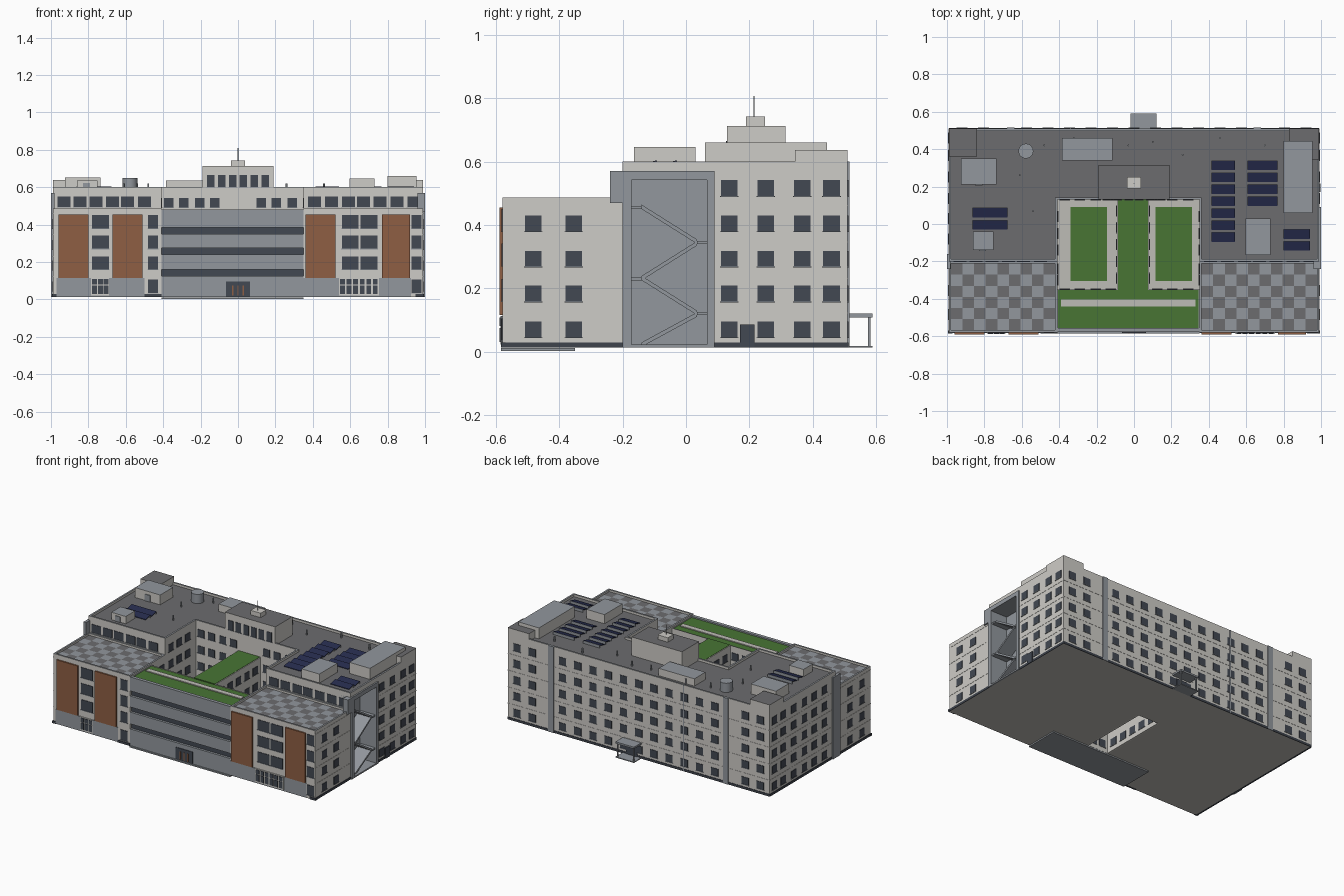
import bpy, bmesh, math

if "Cube" in bpy.data.objects:
    bpy.data.objects.remove(bpy.data.objects["Cube"])

def lin(c):
    return tuple((v / 255 / 12.92 if v < 10 else ((v / 255 + 0.055) / 1.055) ** 2.4) for v in c) + (1,)

MATS = {}
for n, c in {"wall": (206, 204, 199), "slab": (190, 188, 182), "panel": (146, 151, 157), "glass": (66, 72, 82),
             "roof": (108, 108, 110), "brick": (142, 94, 67), "grass": (72, 117, 52), "solar": (38, 44, 78),
             "base": (62, 67, 76)}.items():
    MATS[n] = bpy.data.materials.new(n)
    MATS[n].diffuse_color = lin(c)

def finish(name, bm, *mats):
    me = bpy.data.meshes.new(name)
    bm.normal_update()
    bm.to_mesh(me)
    bm.free()
    for m in mats:
        me.materials.append(MATS[m])
    ob = bpy.data.objects.new(name, me)
    bpy.context.collection.objects.link(ob)
    return ob

def boxes(name, items, mat, tilt=0.0):
    """Many boxes in one object; tilt raises the far-y side."""
    bm = bmesh.new()
    for x0, x1, y0, y1, z0, z1 in items:
        lo = [bm.verts.new((x, y, z0 + (tilt if y == y1 else 0))) for x, y in ((x0, y0), (x1, y0), (x1, y1), (x0, y1))]
        hi = [bm.verts.new((v.co.x, v.co.y, v.co.z + z1 - z0)) for v in lo]
        bm.faces.new(lo[::-1])
        bm.faces.new(hi)
        for i in range(4):
            j = (i + 1) % 4
            bm.faces.new((lo[i], lo[j], hi[j], hi[i]))
    return finish(name, bm, mat)

def prism(name, poly, z0, z1, top="roof", rim=0.012, drop=0.015, side="wall", under="slab", cap="panel"):
    """Extruded outline with a capped parapet rim around a sunken roof."""
    bm = bmesh.new()
    f = bm.faces.new([bm.verts.new((x, y, z1)) for x, y in poly])
    f.normal_update()
    if f.normal.z < 0:
        f.normal_flip()
    lo = {v: bm.verts.new((v.co.x, v.co.y, z0)) for v in f.verts}
    ring = list(f.verts)
    bm.faces.new([lo[v] for v in reversed(ring)]).material_index = 2
    for a, b in zip(ring, ring[1:] + ring[:1]):
        bm.faces.new((lo[a], lo[b], b, a))
    if rim:
        bm.normal_update()
        for g in bmesh.ops.inset_region(bm, faces=[f], thickness=rim, use_even_offset=True)["faces"]:
            g.material_index = 3
        f = bmesh.ops.extrude_discrete_faces(bm, faces=[f])["faces"][0]
        for v in f.verts:
            v.co.z -= drop
    f.material_index = 1
    return finish(name, bm, side, top, under, cap)

def rect(x0, x1, y0, y1):
    return [(x0, y0), (x1, y0), (x1, y1), (x0, y1)]

def cyl(name, x, y, r, z0, z1, mat, n=20):
    bm = bmesh.new()
    bmesh.ops.create_cone(bm, cap_ends=True, segments=n, radius1=r, radius2=r, depth=z1 - z0)
    bmesh.ops.translate(bm, verts=bm.verts, vec=(x, y, (z0 + z1) / 2))
    ob = finish(name, bm, mat)
    for p in ob.data.polygons:
        p.use_smooth = abs(p.normal.z) < 0.5

panes, sills = [], []
def windows(axis, pos, us, zs, w=0.053, h=0.05):
    """Grid of panes with sills on a wall plane."""
    for u in us:
        for z in zs:
            for lst, hw, d, z0, z1 in ((panes, w / 2, .003, z - h / 2, z + h / 2),
                                       (sills, w / 2 + .003, .005, z - h / 2 - .003, z - h / 2)):
                a, b = (u - hw, u + hw), (pos - d, pos + d)
                lst.append((*b, *a, z0, z1) if axis == "x" else (*a, *b, z0, z1))

G = 0.012
R4 = (.07, .183, .293, .405)
R5 = R4 + (.517,)

# Main blocks
rear = prism("rear_block", [(-.99, -.2), (-.41, -.2), (-.41, .13), (.35, .13), (.35, -.2), (.99, -.2), (.99, .51), (-.99, .51)], G, .6)
prism("front_wing_left", rect(-.99, -.41, -.58, -.2), G, .487)
prism("front_wing_right", rect(.35, .99, -.58, -.2), G, .487)
prism("front_centre", rect(-.41, .35, -.56, -.35), G, .475, top="grass", rim=.004, drop=.004)
boxes("entrance_slab", [(-.41, .35, -.585, -.35, .002, G - .001)], "panel")

# Link building between the courtyards, open underneath
boxes("link_walls", [(-.09, -.08, -.35, .13, G, .475), (.07, .08, -.35, .13, G, .475)], "wall")
boxes("link_roof", [(-.085, .075, -.355, .13, .455, .477)], "grass")
for i, (a, b) in enumerate(((-.41, -.09), (.08, .35))):
    prism(f"courtyard_paving_{i}", rect(a, b, -.35, .13), G, .02, top="slab", rim=0)
    boxes(f"courtyard_lawn_{i}", [(a + .07 - .035 * i, b - .055 + .015 * i, -.305, .09, .02, .026)], "grass")
boxes("roof_garden_path", [(-.39, .33, -.44, -.405, .472, .478)], "slab")

# Chequered wing terraces
for name, x0, x1 in (("terrace_left", -.978, -.422), ("terrace_right", .362, .978)):
    nx, ny = round((x1 - x0) / .062), 6
    bm = bmesh.new()
    bmesh.ops.create_grid(bm, x_segments=nx, y_segments=ny, size=.5)
    for f in bm.faces:
        c = f.calc_center_median()
        f.material_index = (math.floor((c.x + .5) * nx) + math.floor((c.y + .5) * ny)) % 2
    for v in bm.verts:
        v.co = ((x0 + x1) / 2 + v.co.x * (x1 - x0), -.39 + v.co.y * .356, .474)
    finish(name, bm, "panel", "roof")

# Open stair niche on the right side
cut = boxes("niche_cutter", [(.87, 1.1, -.175, .07, .02, .545)], "panel")
cut.hide_render = True
cut.hide_viewport = True
mod = rear.modifiers.new("niche", "BOOLEAN")
mod.object = cut
mod.operation = "DIFFERENCE"
mod.solver = "EXACT"
boxes("niche_lining", [(.868, .874, -.175, .07, .02, .545), (.87, 1, -.2, -.172, G, .57), (.87, 1, .067, .09, G, .57),
                       (.87, 1, -.2, .09, .542, .57), (.87, 1, -.2, .09, G, .022), (.96, 1, -.24, -.2, .47, .57)], "panel")
for i, z in enumerate((.45, .225)):
    boxes(f"stair_down_{i}", [(.88, .985, -.14, .035, z, z + .014)], "panel", tilt=-.11)
    boxes(f"stair_up_{i}", [(.88, .985, -.14, .035, z - .225 + .015 * i, z - .211 + .015 * i)], "panel", tilt=.11 - .015 * i)
boxes("stair_landings", [(.875, .99, y0, y1, z, z + .01) for y0, y1, z in
      ((-.175, -.14, .45), (-.175, -.14, .225), (.035, .07, .34), (.035, .07, .115))], "panel")

# Dark plinth, floor ledges and grey wall strips
boxes("plinth", [(.98, .993, -.58, -.175, G, .028), (.98, .993, .07, .51, G, .028), (-.993, -.98, -.58, .51, G, .028),
                 (-.99, .99, .5, .513, G, .028), (-.995, -.97, -.585, -.57, G, .028), (-.5, -.41, -.585, -.57, G, .028),
                 (.95, .995, -.585, -.57, G, .028)], "base")
lines = []
for z in (.12, .23, .345, .46):
    lines += [(.98, .9915, -.58, -.21, z, z + .003), (.98, .9915, .09, .51, z, z + .003),
              (-.9915, -.98, -.58, .51, z, z + .003), (-.99, .99, .5, .5115, z, z + .003)]
boxes("floor_ledges", lines, "wall")
boxes("wall_strips", [(-1, -.98, -.24, -.16, G, .57), (-.68, -.64, .5, .516, G, .6), (.64, .68, .5, .516, G, .6),
                      (-.343, -.337, .5, .514, G, .6)], "panel")

# Side and rear windows
windows("x", .99, (-.483, -.355), R4)
windows("x", .99, (.137, .252, .367, .46), R5)
windows("x", -.99, (-.483, -.355), R4)
windows("x", -.99, (-.08, .03, .137, .252, .367, .46), R5)
windows("y", .51, [x for i in range(17) if abs(abs(x := -.92 + i * .115) - .66) > .045], R5)
# Courtyard and upper-floor windows
for xs, rows in (((-.37, -.29, -.205, -.125), R5), ((.125, .205, .29), R5), ((-.04, .03), R4)):
    windows("y", .13, xs, rows, .05)
    windows("y", -.35, xs, R4, .05)
for x in (-.41, .35):
    windows("x", x, (-.3, -.24), R4)
    windows("x", x, (-.14, -.05, .04), R5)
for x in (-.09, -.08, .07, .08):
    windows("x", x, [-.29 + .09 * i for i in range(5)], R4)
windows("y", -.2, (-.93, -.845, -.76, -.67, -.59, -.5, .41, .5, .59, .67, .76, .85, .94), (.522,), .07, .055)
# Front wing windows
F3 = (.195, .306, .415)
windows("y", -.58, (-.735, .6, .7), F3, .09, .07)
windows("y", -.58, (-.455, .955), (.07,) + F3, .053, .07)
# Rooftop hall windows
windows("y", .13, (-.145, -.087, -.029, .029, .087, .145), (.633,), .04, .065)
boxes("window_sills", sills, "panel")
boxes("window_panes", panes, "glass")

# Front wing cladding
boxes("brick_panels", [(a, b, -.59, -.57, .115, .455) for a, b in ((-.96, -.8), (-.67, -.51), (.36, .52), (.77, .92))], "brick")
boxes("ground_cladding", [(-.97, -.5, -.584, -.57, .014, .113), (.35, .925, -.584, -.57, .014, .113)], "panel")
boxes("shop_frames", [(-.785, -.69, -.586, -.57, .022, .113), (.54, .755, -.586, -.57, .022, .113)], "wall")
boxes("shop_panes", [(x, x + .026, -.589, -.57, z0, z1) for x in [-.78 + .031 * i for i in range(3)] + [.546 + .035 * i for i in range(6)]
                     for z0, z1 in ((.03, .075), (.08, .108))], "glass")

# Banded centre front with entrance
boxes("front_glazing", [(-.41, .35, -.562, -.55, .02, .46)], "glass")
boxes("front_bands", [(-.41, .35, -.578, -.555, a, b) for a, b in ((.385, .48), (.275, .35), (.16, .24), (G, .125))], "panel")
boxes("entrance_glass", [(-.065, .065, -.582, -.57, .015, .095)], "glass")
boxes("entrance_doors", [(x, x + .008, -.585, -.57, .02, .075) for x in (-.033, -.004, .025)], "brick")

# Rear canopy and doors
boxes("rear_canopy", [(-.02, .12, .5, .59, .108, .12), (-.02, .12, .5, .59, G, .018)], "panel")
boxes("canopy_posts", [(x, x + .008, .575, .583, G, .11) for x in (-.015, .107)], "panel")
boxes("doors", [(.01, .09, .5, .517, .018, .095), (.98, .997, .17, .217, G, .085)], "glass")

# Roof structures
prism("roof_hall", rect(-.19, .19, .13, .315), .58, .712, rim=0)
prism("hall_cap", rect(-.038, .038, .19, .25), .7, .742, top="wall", rim=0)
cyl("mast", 0, .215, .0015, .74, .808, "panel", 8)
prism("corner_left", rect(-.99, -.84, .36, .51), .58, .637, rim=0)
prism("corner_right", rect(.83, .99, .345, .51), .58, .637, rim=0)
for i, (a, b, c, d, h) in enumerate(((.8, .955, .06, .445, .66), (.595, .73, -.165, .03, .647), (-.925, -.735, .21, .35, .652),
                                     (-.86, -.75, -.14, -.04, .635), (-.385, -.115, .34, .46, .635))):
    prism(f"plant_room_{i}", rect(a, b, c, d), .58, h, top="panel", rim=0)
boxes("plant_doors", [(-.83, -.79, -.145, -.135, .585, .622), (-.85, -.81, .205, .215, .585, .63)], "panel")
cyl("water_tank", -.578, .39, .04, .58, .648, "panel")
for i, (x, y) in enumerate(((-.32, .46), (-.48, .42), (-.03, .42), (.1, .44), (.26, .37), (.46, .46), (.7, .42), (-.54, .07), (-.61, .26))):
    cyl(f"vent_{i}", x, y, .005, .58, .62, "panel", 8)

# Solar panels with pale frames along the raised edge
arr = [(.415, .54, .288 - .064 * i, .338 - .064 * i, .588, .592) for i in range(7)]
arr += [(.607, .767, .288 - .064 * i, .338 - .064 * i, .588, .592) for i in range(4)]
arr += [(-.863, -.677, y, y + .05, .588, .592) for y in (.035, -.03)]
arr += [(.8, .94, y, y + .05, .588, .592) for y in (-.08, -.143)]
boxes("solar_panels", arr, "solar", tilt=.012)
boxes("solar_frames", [(a, b, d - .001, d + .002, .583, .603) for a, b, c, d, e, f in arr], "panel")

for m in bpy.data.materials:
    if m.users and not m.is_grease_pencil:
        m.use_nodes = True
        m.node_tree.nodes["Principled BSDF"].inputs["Base Color"].default_value = m.diffuse_color
